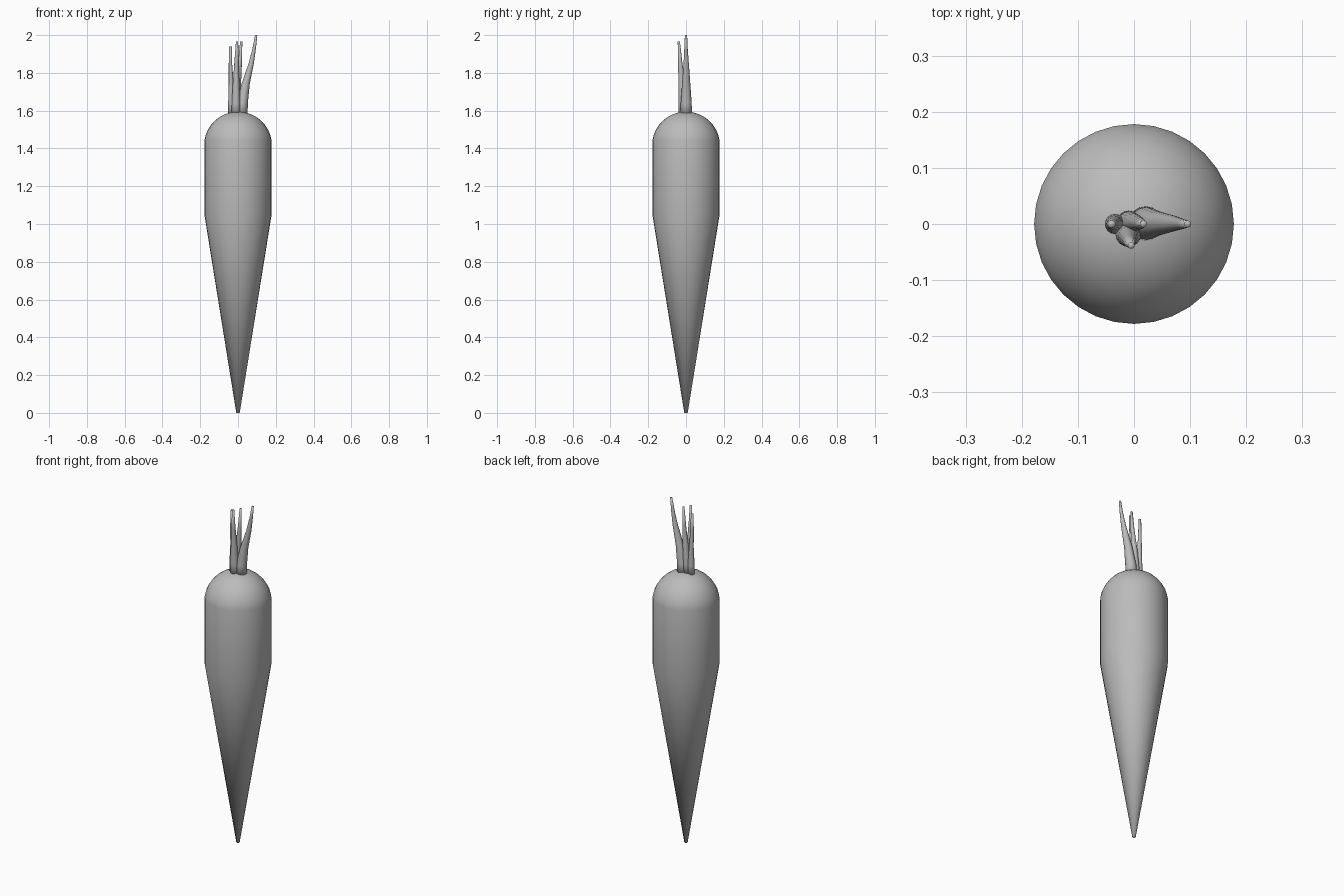
import bpy, bmesh, math
from mathutils import Vector

if "Cube" in bpy.data.objects:
    bpy.data.objects.remove(bpy.data.objects["Cube"])

grey = bpy.data.materials.new("plain grey")
grey.diffuse_color = (0.5, 0.5, 0.5, 1)
grey.use_nodes = True
grey.node_tree.nodes["Principled BSDF"].inputs["Base Color"].default_value = grey.diffuse_color


def loft(name, rings, sides):
    """Skin circular rings given as (centre, radius); both ends capped."""
    bm = bmesh.new()
    loops = []
    for c, r in rings:
        loops.append([bm.verts.new(Vector(c) + Vector((
            r * math.cos(2 * math.pi * i / sides),
            r * math.sin(2 * math.pi * i / sides), 0))) for i in range(sides)])
    for a, b in zip(loops, loops[1:]):
        for i in range(sides):
            j = (i + 1) % sides
            bm.faces.new((a[i], a[j], b[j], b[i]))
    bm.faces.new(loops[0][::-1])
    bm.faces.new(loops[-1])
    for f in bm.faces:
        f.smooth = True
    mesh = bpy.data.meshes.new(name)
    bm.to_mesh(mesh)
    bm.free()
    mesh.materials.append(grey)
    obj = bpy.data.objects.new(name, mesh)
    bpy.context.collection.objects.link(obj)
    return obj


# Root: pointed cone, straight shoulder and domed crown
R = 0.178
profile = [(0.009, 0.0), (R, 1.05), (R, 1.44)]
for k in range(1, 9):
    a = math.radians(8 + 81 * k / 8)
    profile.append((0.18 * math.cos(a), 1.415 + 0.18 * math.sin(a)))
loft("carrot_root", [((0, 0, z), r) for r, z in profile], 32)

# Stalks: (x, y, z, radius) from the crown upwards
stalks = {
    "stalk_left": [(-0.034, 0, 1.57, 0.018), (-0.034, 0, 1.64, 0.018),
                   (-0.036, 0.002, 1.74, 0.013), (-0.040, 0, 1.85, 0.009),
                   (-0.040, 0, 1.94, 0.007)],
    "stalk_front": [(-0.010, -0.015, 1.57, 0.024), (-0.010, -0.018, 1.64, 0.023),
                    (-0.010, -0.022, 1.74, 0.018), (-0.008, -0.031, 1.86, 0.011),
                    (-0.005, -0.038, 1.965, 0.006)],
    "stalk_middle": [(-0.010, 0.004, 1.57, 0.020), (-0.008, 0.004, 1.64, 0.019),
                     (0.000, 0.003, 1.74, 0.016), (0.011, 0.001, 1.86, 0.010),
                     (0.017, 0, 1.965, 0.006)],
    "stalk_right": [(0.020, 0.001, 1.57, 0.031), (0.023, 0.001, 1.64, 0.029),
                    (0.040, 0.001, 1.74, 0.022), (0.070, 0.001, 1.85, 0.014),
                    (0.086, 0, 1.93, 0.009), (0.096, 0, 2.0, 0.006)],
}
for name, path in stalks.items():
    loft(name, [((x, y, z), r) for x, y, z, r in path], 16)
